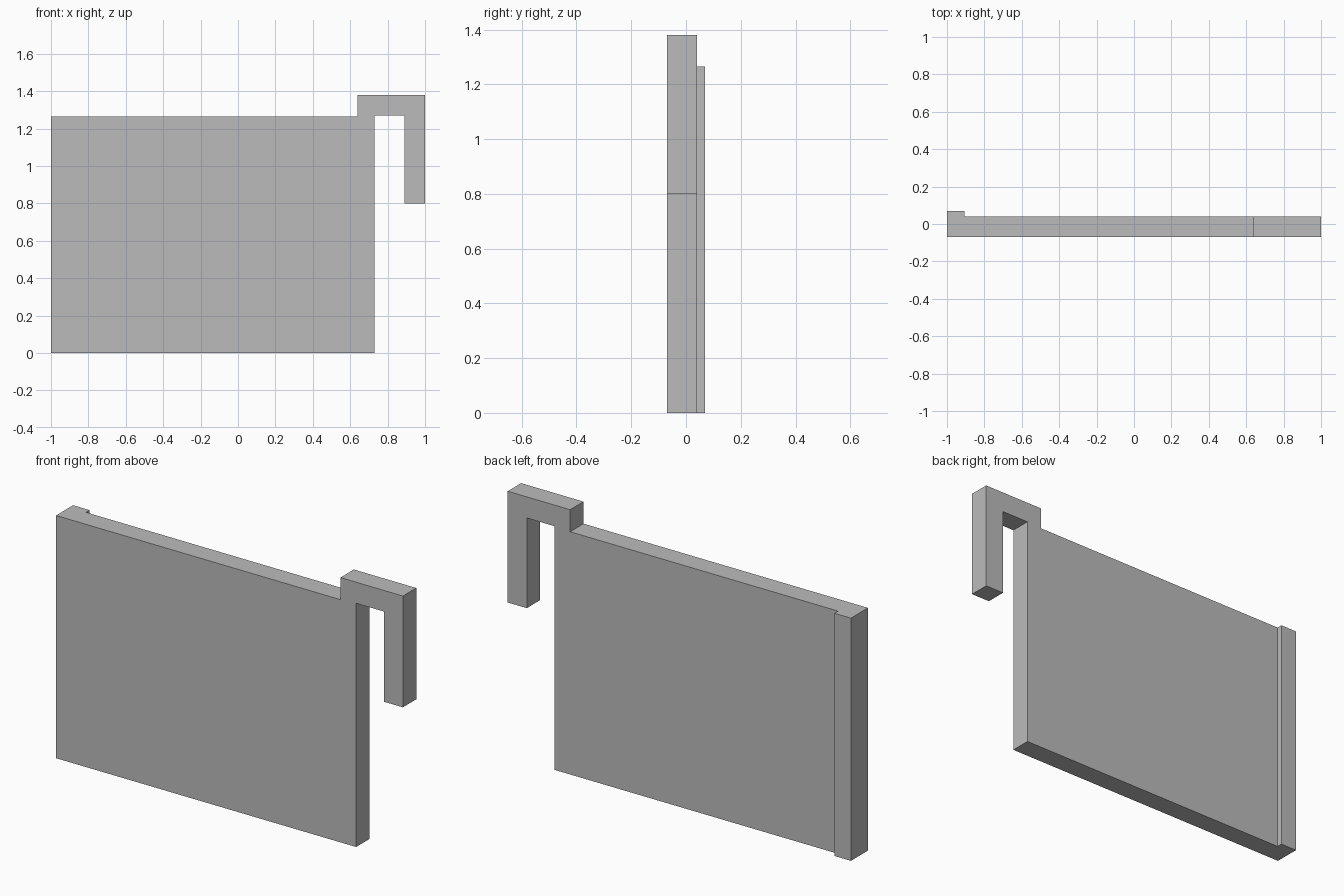
import bpy
import bmesh
from mathutils import Vector

cube = bpy.data.objects.get("Cube")
if cube:
    bpy.data.objects.remove(cube, do_unlink=True)

grey = bpy.data.materials.new("plain grey")
colour = (0.5, 0.5, 0.5, 1)
grey.diffuse_color = colour
grey.use_nodes = True
grey.node_tree.nodes["Principled BSDF"].inputs["Base Color"].default_value = colour

FRONT, BACK, LIP_BACK = -0.07, 0.04, 0.07
LIP_EDGE = -0.905

# Panel with the hanging hook at its upper left corner, as one outline
outline = [(-1, 0), (0.73, 0), (0.73, 1.27), (0.89, 1.27), (0.89, 0.8),
           (1, 0.8), (1, 1.38), (0.64, 1.38), (0.64, 1.265), (-1, 1.265)]
bm = bmesh.new()
face = bm.faces.new([bm.verts.new((x, FRONT, z)) for x, z in outline])
result = bmesh.ops.extrude_face_region(bm, geom=[face])
moved = [v for v in result["geom"] if isinstance(v, bmesh.types.BMVert)]
bmesh.ops.translate(bm, verts=moved, vec=(0, BACK - FRONT, 0))
bmesh.ops.recalc_face_normals(bm, faces=bm.faces)

# Lip along the right edge of the back
bmesh.ops.bisect_plane(bm, geom=bm.verts[:] + bm.edges[:] + bm.faces[:],
                       plane_co=(LIP_EDGE, 0, 0), plane_no=(1, 0, 0))
strip = [f for f in bm.faces
         if f.normal.y > 0.9 and f.calc_center_median().x < LIP_EDGE]
result = bmesh.ops.extrude_face_region(bm, geom=strip)
moved = [v for v in result["geom"] if isinstance(v, bmesh.types.BMVert)]
bmesh.ops.translate(bm, verts=moved, vec=Vector((0, LIP_BACK - BACK, 0)))
bmesh.ops.delete(bm, geom=[f for f in strip if f.is_valid], context="FACES_ONLY")

# Merge the flat faces left by the cut
bmesh.ops.dissolve_limit(bm, angle_limit=0.01, verts=bm.verts[:], edges=bm.edges[:])
bmesh.ops.recalc_face_normals(bm, faces=bm.faces)

mesh = bpy.data.meshes.new("hooked_panel")
bm.to_mesh(mesh)
bm.free()
mesh.materials.append(grey)
panel = bpy.data.objects.new("hooked_panel", mesh)
bpy.context.collection.objects.link(panel)
